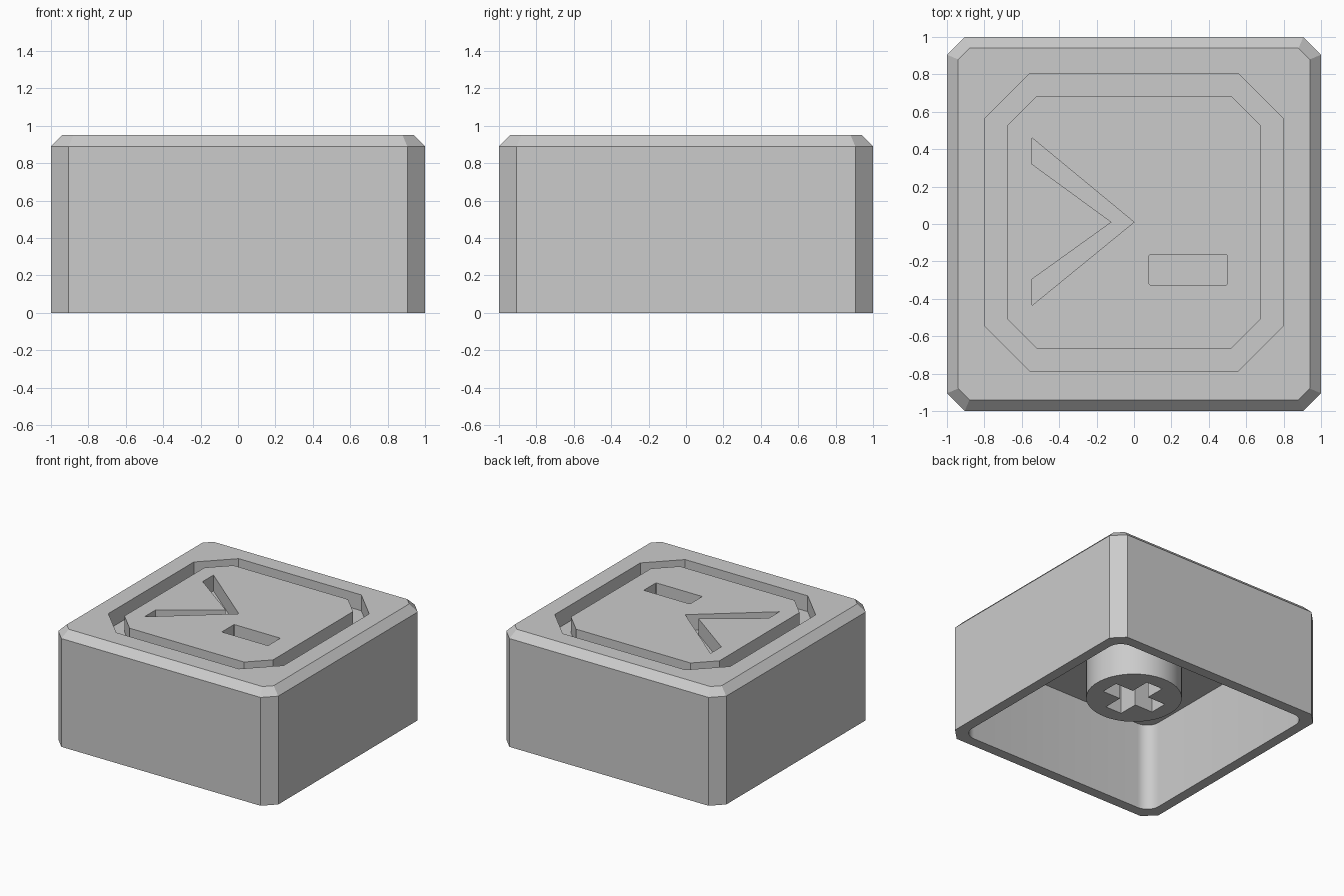
import bpy
import bmesh
from math import sin, cos, pi, radians

cube = bpy.data.objects.get("Cube")
if cube:
    bpy.data.objects.remove(cube, do_unlink=True)

TOP, SHOULDER, CEILING = 0.95, 0.89, 0.73
ENGRAVE = 0.13

grey = bpy.data.materials.new("light grey plastic")
grey.use_nodes = True
colour = (0.6, 0.6, 0.6, 1)
grey.diffuse_color = colour
grey.node_tree.nodes["Principled BSDF"].inputs["Base Color"].default_value = colour


def outline(half_x, half_y, corner, steps=1, cy=0.0, cx=0.0):
    """Rectangle outline; one step chamfers the corners, more steps round them."""
    points = []
    for k, (sx, sy) in enumerate([(1, 1), (-1, 1), (-1, -1), (1, -1)]):
        for i in range(steps + 1):
            a = (k + i / steps) * pi / 2
            points.append((cx + sx * (half_x - corner) + corner * cos(a),
                           cy + sy * (half_y - corner) + corner * sin(a)))
    return points


def loft(name, sections):
    """Closed solid through stacked outlines, given as (outline, z) pairs."""
    bm = bmesh.new()
    rings = [[bm.verts.new((x, y, z)) for x, y in pts] for pts, z in sections]
    for low, high in zip(rings, rings[1:]):
        n = len(low)
        for i in range(n):
            j = (i + 1) % n
            bm.faces.new((low[i], low[j], high[j], high[i]))
    bm.faces.new(rings[0][::-1])
    bm.faces.new(rings[-1])
    bmesh.ops.recalc_face_normals(bm, faces=bm.faces)
    mesh = bpy.data.meshes.new(name)
    bm.to_mesh(mesh)
    bm.free()
    obj = bpy.data.objects.new(name, mesh)
    bpy.context.collection.objects.link(obj)
    mesh.materials.append(grey)
    return obj


def prism(name, points, z0, z1):
    return loft(name, [(points, z0), (points, z1)])


def cut(target, cutter):
    """Subtract the cutter from the target and throw the cutter away."""
    cutter.hide_render = True
    bpy.ops.object.select_all(action="DESELECT")
    bpy.context.view_layer.objects.active = target
    target.select_set(True)
    mod = target.modifiers.new("cut", "BOOLEAN")
    mod.operation, mod.solver, mod.object = "DIFFERENCE", "EXACT", cutter
    bpy.ops.object.modifier_apply(modifier=mod.name)
    bpy.data.objects.remove(cutter, do_unlink=True)


# Cap shell: chamfered block with a sloped shoulder, hollow underneath
body = outline(1, 1, 0.095)
cap = loft("cap_shell", [(body, 0), (body, SHOULDER),
                         (outline(0.94, 0.94, 0.06), TOP)])
cut(cap, prism("cavity", outline(0.915, 0.915, 0.11, 8), -0.1, CEILING))

# Octagonal groove around the top
floor, above = TOP - ENGRAVE, TOP + 0.1
groove = prism("groove", outline(0.797, 0.795, 0.24, cy=0.01), floor, above)
cut(groove, prism("island", outline(0.675, 0.675, 0.155, cy=0.01), floor - 0.1, above + 0.1))
cut(cap, groove)

# Engraved arrowhead and bar
arrow = [(-0.545, 0.46), (-0.545, 0.32), (-0.12, 0.01),
         (-0.545, -0.295), (-0.545, -0.435), (0, 0.01)]
cut(cap, prism("arrowhead", arrow, floor, above))
cut(cap, prism("bar", outline(0.21, 0.08, 0.005, cy=-0.245, cx=0.29), floor, above))

# Round mounting stem with a cross-shaped socket
circle = [(0.36 * cos(2 * pi * i / 64), 0.36 * sin(2 * pi * i / 64)) for i in range(64)]
stem = prism("mounting_stem", circle, 0.25, CEILING + 0.01)
arm, half = 0.24, 0.075
cross = []
for sx, sy in [(1, 1), (-1, 1), (-1, -1), (1, -1)]:
    corner = [(sx * arm, sy * half), (sx * half, sy * half), (sx * half, sy * arm)]
    cross += corner if sx * sy > 0 else corner[::-1]
cut(stem, prism("cross_socket", cross, 0.1, CEILING - 0.02))

# Smooth the round surfaces, keep the edges sharp
bpy.ops.object.select_all(action="DESELECT")
for part in (cap, stem):
    part.select_set(True)
bpy.context.view_layer.objects.active = cap
bpy.ops.object.shade_smooth_by_angle(angle=radians(30))
